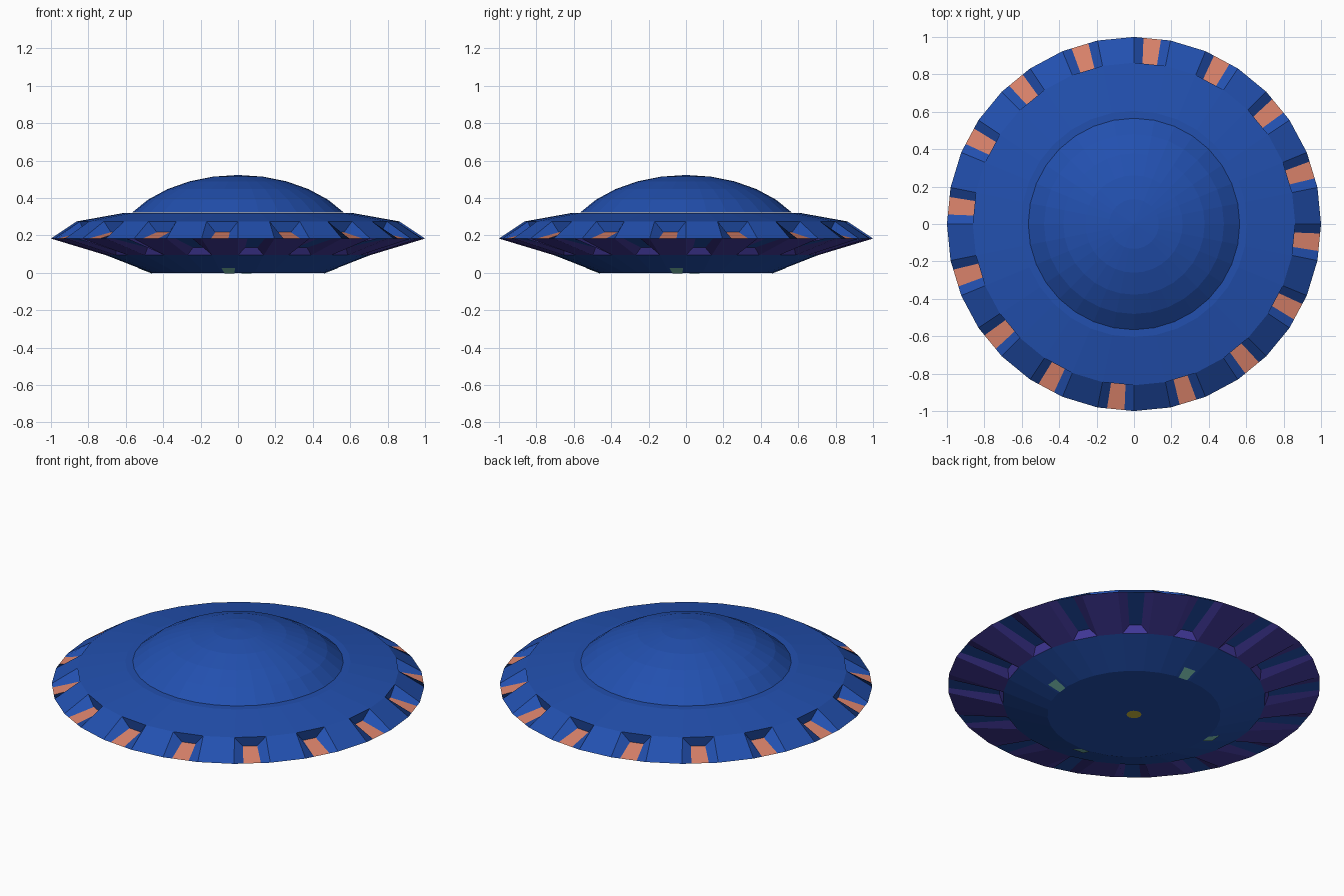
import bpy, bmesh
from math import sin, cos, radians
from mathutils import Vector

if "Cube" in bpy.data.objects:
    bpy.data.objects.remove(bpy.data.objects["Cube"])

N = 32
STEP = 360 / N


def material(name, color):
    m = bpy.data.materials.new(name)
    m.diffuse_color = (*color, 1)
    m.use_nodes = True
    m.node_tree.nodes["Principled BSDF"].inputs["Base Color"].default_value = m.diffuse_color
    return m


BLUE = material("hull_blue", (0.016, 0.08, 0.43))
ORANGE = material("slot_orange", (0.72, 0.23, 0.15))
PURPLE = material("panel_purple", (0.06, 0.045, 0.36))
GREEN = material("light_green", (0.22, 0.6, 0.5))
YELLOW = material("light_yellow", (0.6, 0.5, 0.05))


def pt(r, deg, z):
    return Vector((r * cos(radians(deg)), r * sin(radians(deg)), z))


def make(name, faces, mats):
    """faces: list of (points, material index), wound outwards"""
    bm = bmesh.new()
    for pts, mi in faces:
        f = bm.faces.new([bm.verts.new(p) for p in pts])
        f.material_index = mi
    bmesh.ops.remove_doubles(bm, verts=bm.verts, dist=1e-5)
    me = bpy.data.meshes.new(name)
    bm.to_mesh(me)
    bm.free()
    for m in mats:
        me.materials.append(m)
    ob = bpy.data.objects.new(name, me)
    bpy.context.collection.objects.link(ob)
    return ob


def lathe(name, profile, mat):
    """Revolve (r, z) points, listed from low to high on the outside"""
    faces = []
    for (r0, z0), (r1, z1) in zip(profile, profile[1:]):
        for i in range(N):
            a, b = i * STEP, (i + 1) * STEP
            pts = [pt(r0, a, z0)] if r0 == 0 else [pt(r0, a, z0), pt(r0, b, z0)]
            pts += [pt(r1, b, z1)] if r1 == 0 else [pt(r1, b, z1), pt(r1, a, z1)]
            faces.append((pts, 0))
    return make(name, faces, [mat])


def rim_ring(name, lo, hi, rim_low, floor_in, parity, back, mats):
    """Ring of panels; every other one is a sunken slot opening at the rim"""
    faces = []
    for i in range(N):
        a, b = i * STEP, (i + 1) * STEP
        c = [pt(lo[0], a, lo[1]), pt(lo[0], b, lo[1]),
             pt(hi[0], b, hi[1]), pt(hi[0], a, hi[1])]
        if i % 2 != parity:
            faces.append((c, 0))
            continue
        rim = (c[0], c[1]) if rim_low else (c[3], c[2])
        outer = [rim[0].lerp(rim[1], t) for t in (0.26, 0.74)]
        rf, zf = floor_in
        inn = [pt(rf, a, zf).lerp(pt(rf, b, zf), t) for t in (0.27, 0.73)]
        if rim_low:
            q = [outer[0], outer[1], inn[1], inn[0]]
        else:
            q = [inn[0], inn[1], outer[1], outer[0]]
        faces.append((q, 1))
        for k in range(4):
            if k == (0 if rim_low else 2):
                continue
            j = (k + 1) % 4
            is_back = k == (2 if rim_low else 0)
            faces.append(([c[k], c[j], q[j], q[k]], back if is_back else 0))
    return make(name, faces, mats)


# Main body shells
RIM, SHOULDER, KEEL = (1.0, 0.183), (0.862, 0.275), (0.705, 0.094)
lathe("lower_hull", [(0, 0), (0.465, 0), KEEL], BLUE)
lathe("upper_deck", [SHOULDER, (0.605, 0.321), (0.56, 0.321)], BLUE)

# Flattened dome cap
R, H, TOP = 0.68, 0.45, 0.523
dome = [(R * sin(radians(k * 11.25)), TOP - H * (1 - cos(radians(k * 11.25))))
        for k in range(5, -1, -1)]
lathe("dome", dome, BLUE)

# Slotted rim, top and underside
rim_ring("upper_rim", RIM, SHOULDER, True, (0.852, 0.217), 1, 0, [BLUE, ORANGE])
rim_ring("lower_rim", KEEL, RIM, False, (0.725, 0.135), 0, 0, [PURPLE, BLUE])

# Four underside lights on the sloping keel
lights = []
for k in range(4):
    a = k * 90 - STEP / 2
    t = pt(1, a + 90, 0)
    up = pt(0.004, a, -0.008)
    quad = []
    for r, w in ((0.465, -0.027), (0.465, 0.027), (0.535, 0.036), (0.535, -0.036)):
        z = (r - 0.465) * 0.094 / 0.24
        quad.append(pt(r * cos(radians(STEP / 2)), a, z) + t * w + up * 0.3)
    lights.append((quad, 0))
make("keel_lights", lights, [GREEN])

# Centre light under the hull
make("centre_light", [([pt(0.04, -k * 22.5, -0.002) for k in range(16)], 0)], [YELLOW])
